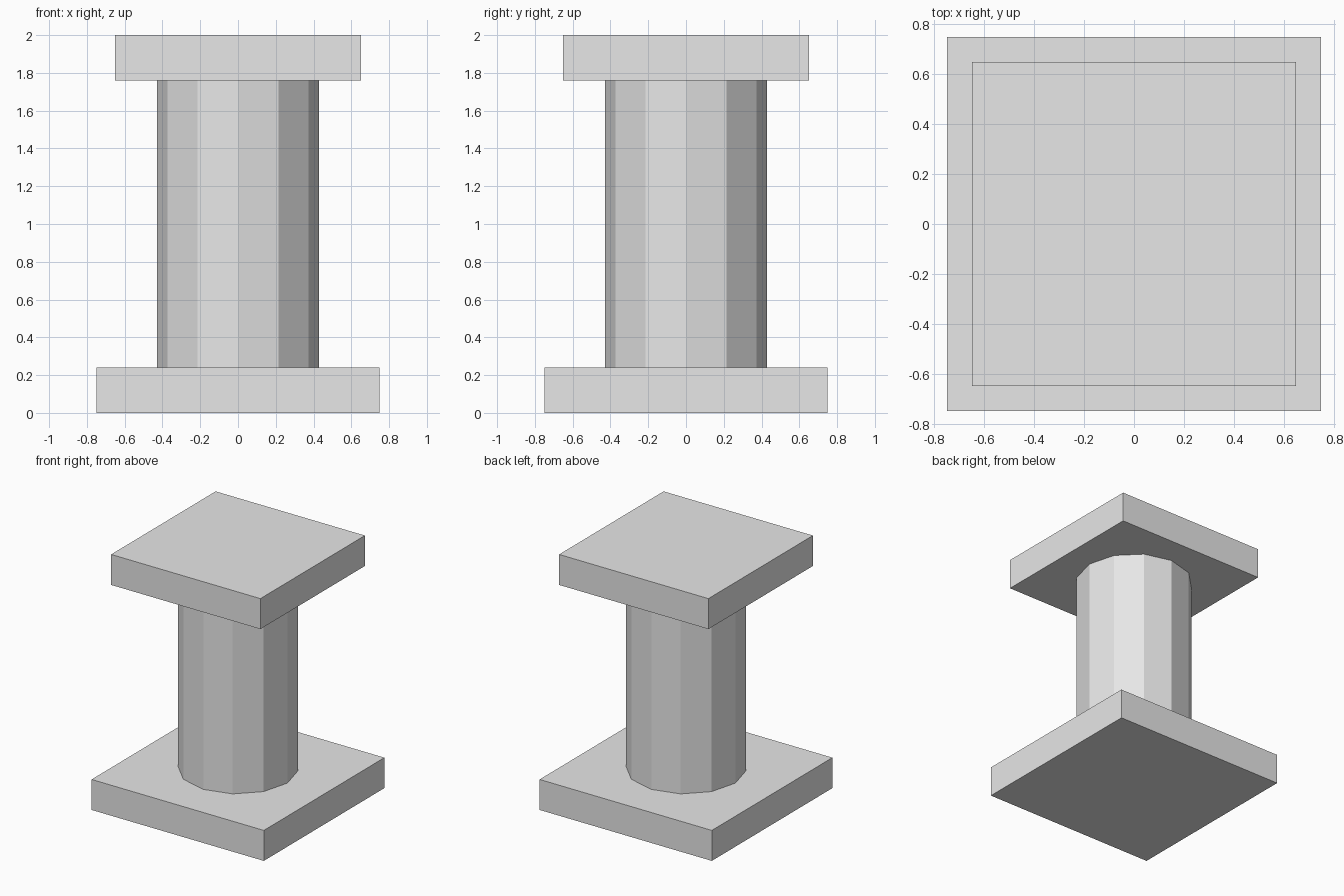
import bpy

if "Cube" in bpy.data.objects:
    bpy.data.objects.remove(bpy.data.objects["Cube"])

# One plain stone colour
stone = bpy.data.materials.new("pale_grey_stone")
stone.diffuse_color = (0.8, 0.8, 0.8, 1.0)
stone.use_nodes = True
stone.node_tree.nodes["Principled BSDF"].inputs["Base Color"].default_value = stone.diffuse_color


def finish(name):
    obj = bpy.context.object
    obj.name = name
    obj.data.materials.append(stone)
    return obj


def slab(name, width, bottom, top):
    bpy.ops.mesh.primitive_cube_add(size=1, location=(0, 0, (bottom + top) / 2))
    obj = finish(name)
    obj.scale = (width, width, top - bottom)
    bpy.ops.object.transform_apply(location=False, rotation=False, scale=True)


# Square base and cap
BASE_TOP, CAP_BOTTOM = 0.24, 1.76
slab("base_slab", 1.5, 0.0, BASE_TOP)
slab("cap_slab", 1.3, CAP_BOTTOM, 2.0)

# Twelve-sided flat-faced shaft with corners on the x and y axes
bpy.ops.mesh.primitive_cylinder_add(vertices=12, radius=0.43,
                                    depth=CAP_BOTTOM - BASE_TOP,
                                    location=(0, 0, (BASE_TOP + CAP_BOTTOM) / 2))
finish("column_shaft")
